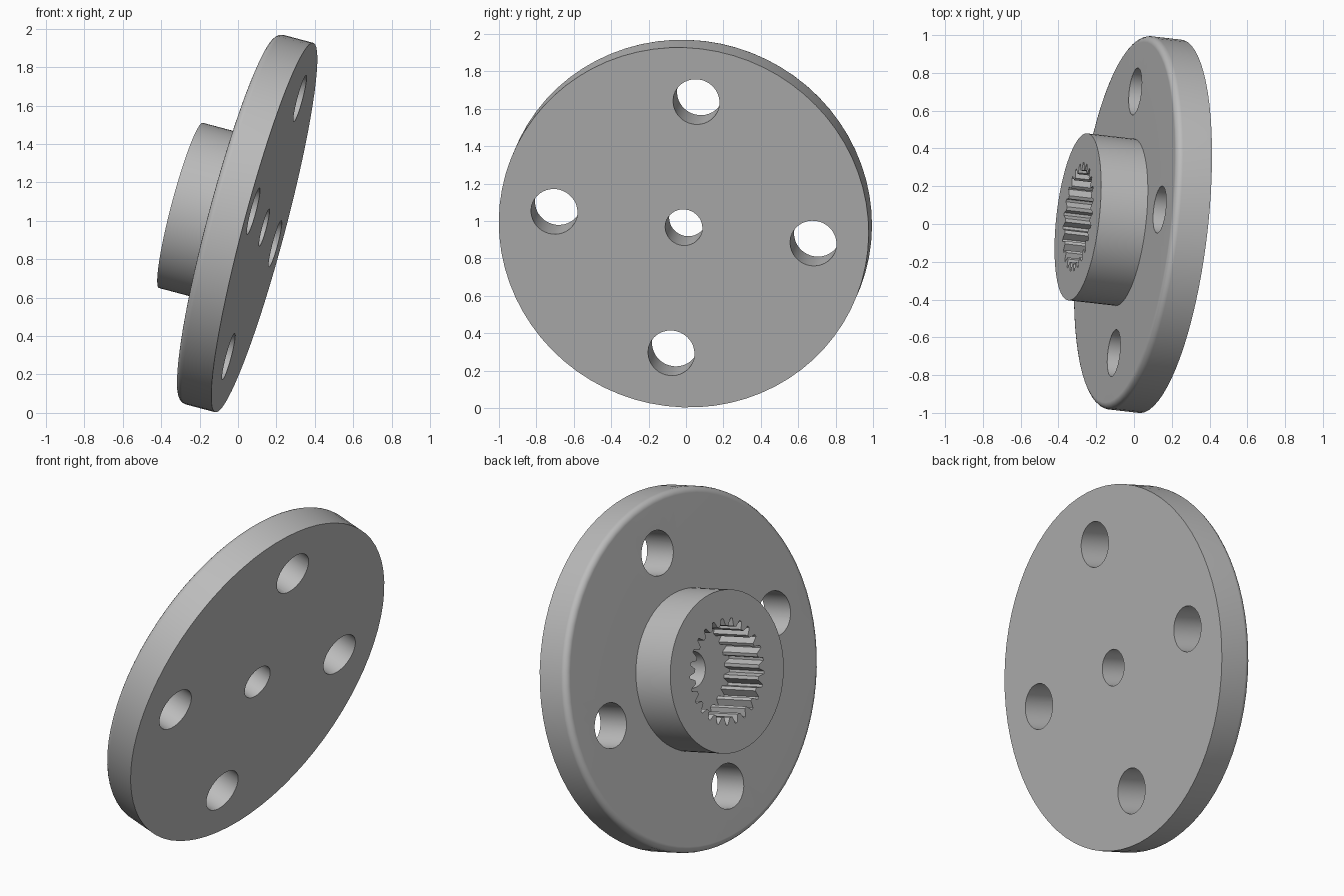
import bpy, bmesh
from math import sin, cos, pi
from mathutils import Vector, Matrix

if "Cube" in bpy.data.objects:
    bpy.data.objects.remove(bpy.data.objects["Cube"])

# Dimensions, measured along and around the flange axis
FLANGE_R, FLANGE_T, FILLET = 0.995, 0.195, 0.035
HUB_R, HUB_TOP = 0.445, 0.452
HOLE_R, HOLE_RING, BORE_R = 0.125, 0.70, 0.10
SPLINE_IN, SPLINE_OUT, TEETH, FLOOR = 0.25, 0.29, 25, 0.195

metal = bpy.data.materials.new("grey metal")
metal.use_nodes = True
grey = (0.5, 0.5, 0.5, 1)
metal.diffuse_color = grey
metal.node_tree.nodes["Principled BSDF"].inputs["Base Color"].default_value = grey


def make_object(name, bm):
    bmesh.ops.recalc_face_normals(bm, faces=bm.faces)
    mesh = bpy.data.meshes.new(name)
    bm.to_mesh(mesh)
    bm.free()
    mesh.materials.append(metal)
    obj = bpy.data.objects.new(name, mesh)
    bpy.context.collection.objects.link(obj)
    return obj


def rings_solid(name, rings):
    """Loft closed rings of points and cap both ends."""
    bm = bmesh.new()
    loops = [[bm.verts.new(p) for p in ring] for ring in rings]
    for low, high in zip(loops, loops[1:]):
        for i in range(len(low)):
            j = (i + 1) % len(low)
            bm.faces.new((low[i], low[j], high[j], high[i]))
    bm.faces.new(loops[0][::-1])
    bm.faces.new(loops[-1])
    return make_object(name, bm)


def circle(r, z, n, x=0, y=0):
    return [(x + r * cos(2 * pi * i / n), y + r * sin(2 * pi * i / n), z) for i in range(n)]


def cylinder(name, r, x=0, y=0):
    return rings_solid(name, [circle(r, z, 40, x, y) for z in (-0.1, 0.6)])


def spline_ring(z):
    # four points per tooth: narrow root, narrow tip
    step = 2 * pi / TEETH
    points = []
    for t in range(TEETH):
        for frac, r in ((0, SPLINE_IN), (0.3, SPLINE_IN), (0.55, SPLINE_OUT), (0.75, SPLINE_OUT)):
            a = (t + frac) * step
            points.append((r * cos(a), r * sin(a), z))
    return points


# Flange with a rounded front rim and a raised hub, turned as one body
profile = [(FLANGE_R, 0)]
for k in range(5):
    a = k * pi / 8
    profile.append((FLANGE_R - FILLET + FILLET * cos(a), FLANGE_T - FILLET + FILLET * sin(a)))
profile += [(HUB_R, FLANGE_T), (HUB_R, HUB_TOP)]
body = rings_solid("flanged_hub", [circle(r, z, 72) for r, z in profile])

# Cutters: splined socket, centre bore and four bolt holes
cutters = [rings_solid("spline_cutter", [spline_ring(FLOOR), spline_ring(HUB_TOP + 0.1)]),
           cylinder("bore_cutter", BORE_R)]
for q in range(4):
    a = q * pi / 2
    cutters.append(cylinder("bolt_hole_cutter", HOLE_R, HOLE_RING * cos(a), HOLE_RING * sin(a)))

bpy.context.view_layer.objects.active = body
for cutter in cutters:
    cutter.hide_render = True
    mod = body.modifiers.new("cut", "BOOLEAN")
    mod.operation, mod.solver, mod.object = "DIFFERENCE", "EXACT", cutter
    bpy.ops.object.modifier_apply(modifier=mod.name)
    bpy.data.objects.remove(cutter)

# Smooth the round walls, keep the machined edges crisp
bpy.ops.object.select_all(action="DESELECT")
body.select_set(True)
bpy.ops.object.shade_smooth_by_angle(angle=pi / 6)
weighted = body.modifiers.new("flat faces", "WEIGHTED_NORMAL")
weighted.keep_sharp = True

# Tilt the axis and put the back face centre in place
axis = Vector((-0.961, 0.11, 0.255)).normalized()
side = Vector((0.081, 0.989, -0.121))
side = (side - axis * side.dot(axis)).normalized()
turn = Matrix((side, axis.cross(side), axis)).transposed().to_4x4()
body.data.transform(Matrix.Translation((0.137, -0.012, 0.965)) @ turn)
